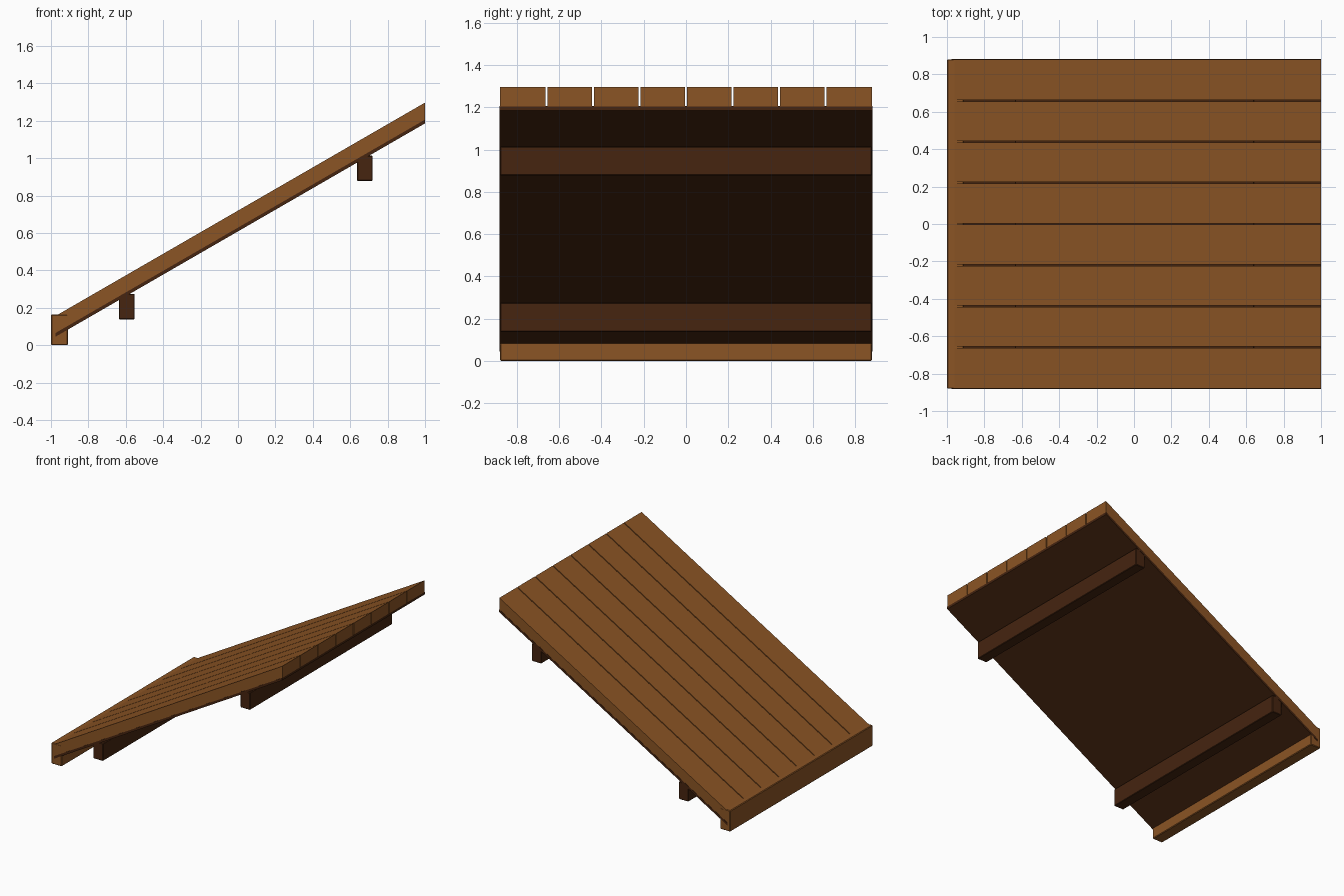
import bpy
import bmesh
import math

if "Cube" in bpy.data.objects:
    bpy.data.objects.remove(bpy.data.objects["Cube"])

SLOPE = math.tan(math.radians(30))


def material(name, rgb):
    m = bpy.data.materials.new(name)
    m.diffuse_color = (*rgb, 1)
    m.use_nodes = True
    m.node_tree.nodes["Principled BSDF"].inputs["Base Color"].default_value = m.diffuse_color
    return m


wood = material("warm brown wood", (0.258, 0.089, 0.018))
dark = material("dark brown wood", (0.061, 0.018, 0.005))


def prism(name, profile, y0, y1, mat, bevel=0.0):
    """Extrude an x-z profile from y0 to y1."""
    bm = bmesh.new()
    face = bm.faces.new([bm.verts.new((x, y0, z)) for x, z in profile])
    out = bmesh.ops.extrude_face_region(bm, geom=[face])
    verts = [v for v in out["geom"] if isinstance(v, bmesh.types.BMVert)]
    bmesh.ops.translate(bm, verts=verts, vec=(0, y1 - y0, 0))
    bmesh.ops.recalc_face_normals(bm, faces=bm.faces)
    if bevel:
        bmesh.ops.bevel(bm, geom=bm.edges[:], offset=bevel, segments=1,
                        affect='EDGES', profile=0.5)
    me = bpy.data.meshes.new(name)
    bm.to_mesh(me)
    bm.free()
    me.materials.append(mat)
    ob = bpy.data.objects.new(name, me)
    bpy.context.collection.objects.link(ob)
    return ob


def sloped(x0, x1, top, bottom):
    """Sloping slab profile with vertical ends; heights are given at x = 1."""
    def z(h, x):
        return h + SLOPE * (x - 1)
    return [(x0, z(bottom, x0)), (x1, z(bottom, x1)),
            (x1, z(top, x1)), (x0, z(top, x0))]


def rect(x0, x1, z0, z1):
    return [(x0, z0), (x1, z0), (x1, z1), (x0, z1)]


# Deck planks
pitch, gap = 0.22, 0.008
for i in range(8):
    y = -0.88 + i * pitch
    a = y if i == 0 else y + gap / 2
    b = y + pitch if i == 7 else y + pitch - gap / 2
    prism(f"deck_plank_{i + 1}", sloped(-0.98, 1.0, 1.297, 1.205), a, b, wood)

# Thin backing board under the planks
prism("backing_board", sloped(-0.975, 1.0, 1.206, 1.186), -0.882, 0.882, dark)

# Cross beams under the ramp
prism("lower_beam", rect(-0.637, -0.553, 0.138, 0.275), -0.88, 0.88, dark, 0.004)
prism("upper_beam", rect(0.637, 0.72, 0.878, 1.014), -0.88, 0.88, dark, 0.004)

# Nose beam at the foot of the ramp
prism("nose_beam", rect(-1.0, -0.91, 0.0, 0.165), -0.8805, 0.8805, wood, 0.005)
